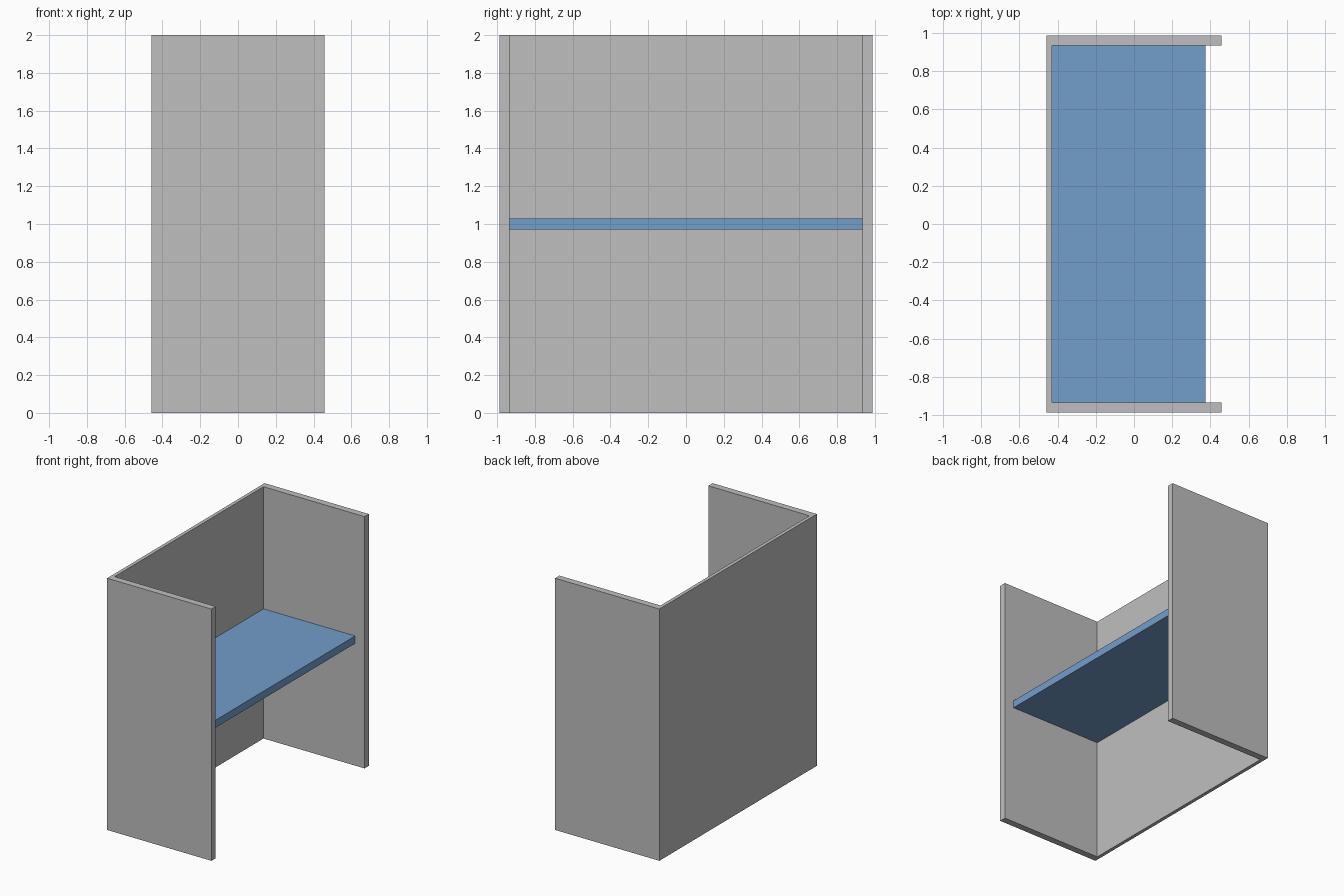
import bpy
import bmesh

if "Cube" in bpy.data.objects:
    bpy.data.objects.remove(bpy.data.objects["Cube"])


def material(name, rgb):
    mat = bpy.data.materials.new(name)
    mat.diffuse_color = (*rgb, 1.0)
    mat.use_nodes = True
    mat.node_tree.nodes["Principled BSDF"].inputs["Base Color"].default_value = mat.diffuse_color
    return mat


def extruded(name, outline, z0, z1, mat):
    """Extrude a flat outline in x, y from z0 up to z1."""
    bm = bmesh.new()
    face = bm.faces.new([bm.verts.new((x, y, z0)) for x, y in outline])
    top = bmesh.ops.extrude_face_region(bm, geom=[face])
    verts = [v for v in top["geom"] if isinstance(v, bmesh.types.BMVert)]
    bmesh.ops.translate(bm, verts=verts, vec=(0, 0, z1 - z0))
    bmesh.ops.recalc_face_normals(bm, faces=bm.faces)
    mesh = bpy.data.meshes.new(name)
    bm.to_mesh(mesh)
    bm.free()
    mesh.materials.append(mat)
    obj = bpy.data.objects.new(name, mesh)
    bpy.context.collection.objects.link(obj)
    return obj


grey = material("panel grey", (0.52, 0.52, 0.52))
blue = material("desk blue", (0.171, 0.337, 0.597))

X, Y = 0.458, 0.988            # outer half sizes
BACK, SIDE = -0.43, 0.934      # inner faces of back and side panels

# U-shaped partition: back panel with two side panels
half = [(X, Y), (X, SIDE), (BACK, SIDE)]
inner = [(x, -y) for x, y in reversed(half)]
extruded("partition_panels", half + inner + [(-X, -Y), (-X, Y)], 0.0, 2.0, grey)

# Desk top spanning between the panels
extruded("desk_top", [(BACK, -SIDE), (0.375, -SIDE), (0.375, SIDE), (BACK, SIDE)],
         0.97, 1.03, blue)
